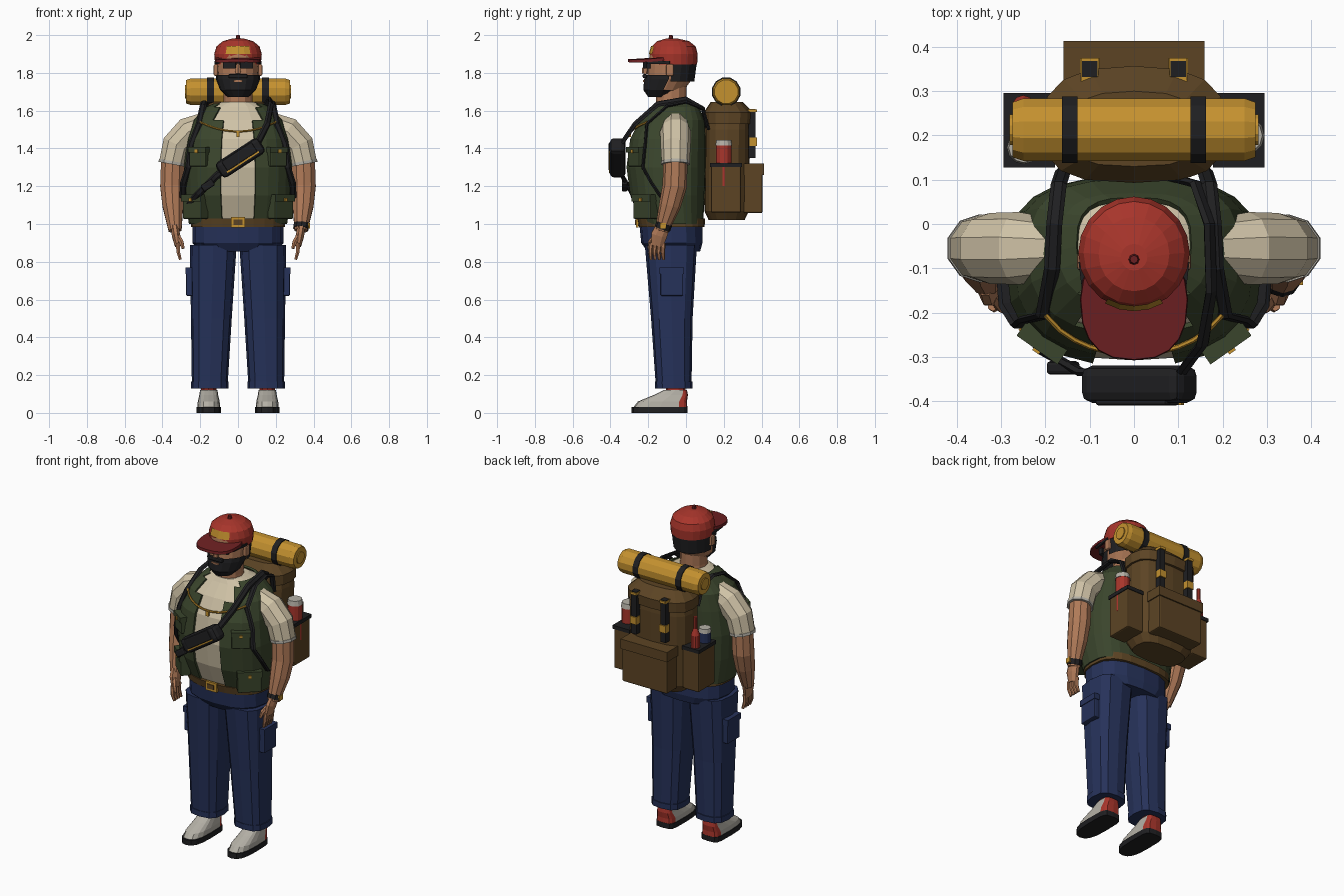
import bpy, bmesh
from math import sin, cos, tau, atan, radians, copysign, sqrt
from mathutils import Vector, Matrix

default_cube = bpy.data.objects.get("Cube")
if default_cube:
    bpy.data.objects.remove(default_cube)


def material(name, hex_code):
    channels = [int(hex_code[i:i + 2], 16) / 255 for i in (0, 2, 4)]
    color = [((c + .055) / 1.055) ** 2.4 for c in channels] + [1]
    mat = bpy.data.materials.new(name)
    mat.use_nodes = True
    mat.diffuse_color = color
    shader = next(n for n in mat.node_tree.nodes if n.type == "BSDF_PRINCIPLED")
    shader.inputs["Base Color"].default_value = color
    shader.inputs["Roughness"].default_value = .8
    return mat


red = material("cap red", "A8352B")
dark_red = material("brim dark red", "6E2022")
gold = material("mustard gold", "C4912F")
black = material("strap black", "1F1F21")
cream = material("shirt cream", "CFC2A6")
green = material("vest green", "3A452C")
skin = material("skin tan", "B07A58")
navy = material("denim navy", "26325A")
brown = material("canvas brown", "5C4424")
grey = material("light grey", "B4B0A6")


def finish(name, bm, *mats):
    bmesh.ops.recalc_face_normals(bm, faces=bm.faces)
    mesh = bpy.data.meshes.new(name)
    bm.to_mesh(mesh)
    bm.free()
    obj = bpy.data.objects.new(name, mesh)
    bpy.context.collection.objects.link(obj)
    for mat in mats:
        mesh.materials.append(mat)
    return obj


def skin_rings(bm, rings, caps):
    """Join successive vertex rings with quads."""
    for low, high in zip(rings, rings[1:]):
        for i in range(len(low)):
            j = (i + 1) % len(low)
            bm.faces.new((low[i], low[j], high[j], high[i]))
    if caps:
        bm.faces.new(rings[0])
        bm.faces.new(rings[-1])


def power(value, exponent):
    return copysign(abs(value) ** (2 / exponent), value)


def loft(name, rings, *mats, sides=16, front=2, back=2, keep=None, paint=None, caps=True):
    """Stack horizontal rounded rings given as (z, y centre, x radius, y radius, x centre)."""
    bm = bmesh.new()
    made = []
    for z, cy, rx, ry, *cx in rings:
        loop = []
        for i in range(sides):
            s, c = sin(tau * i / sides), cos(tau * i / sides)
            e = front if c >= 0 else back
            loop.append(bm.verts.new((sum(cx) + rx * power(s, e), cy - ry * power(c, e), z)))
        made.append(loop)
    skin_rings(bm, made, caps)
    if keep:
        unwanted = [f for f in bm.faces if not keep(f.calc_center_median())]
        bmesh.ops.delete(bm, geom=unwanted, context="FACES")
    for face in bm.faces:
        if paint and paint(face.calc_center_median()):
            face.material_index = 1
    return finish(name, bm, *mats)


def tube(name, points, radii, mat, sides=8, wide=1, ref=(0, 1, 0)):
    """Sweep an oval along a path; wide stretches the second axis."""
    points = [Vector(p) for p in points]
    radii = radii if isinstance(radii, tuple) else (radii,) * len(points)
    bm = bmesh.new()
    made = []
    for k, (p, r) in enumerate(zip(points, radii)):
        tangent = points[min(k + 1, len(points) - 1)] - points[max(k - 1, 0)]
        u = tangent.cross(Vector(ref)).normalized()
        v = tangent.cross(u).normalized() * wide
        angles = [tau * (i + .5) / sides for i in range(sides)]
        made.append([bm.verts.new(p + r * (u * cos(a) + v * sin(a))) for a in angles])
    skin_rings(bm, made, True)
    return finish(name, bm, mat)


def box(name, center, size, mat, turn=None, offset=(0, 0, 0), bevel=0):
    """Box moved by offset in its own turned frame."""
    frame = Matrix.Translation(center) @ (turn or Matrix()) @ Matrix.Translation(offset)
    bm = bmesh.new()
    bmesh.ops.create_cube(bm, size=1, matrix=frame @ Matrix.Diagonal((*size, 1)))
    obj = finish(name, bm, mat)
    if bevel:
        mod = obj.modifiers.new("soft edges", "BEVEL")
        mod.width, mod.segments = bevel, 2
    return obj


# Torso: cream shirt inside an open vest
torso = [(1, -.075, .26, .165), (1.15, -.1, .282, .2), (1.3, -.108, .287, .213),
         (1.45, -.098, .268, .203), (1.55, -.075, .238, .175), (1.62, -.06, .17, .13)]
FULL = 2.4


def chest(x, z, out=0):
    """Point on the front of the torso."""
    low, high = next((a, b) for a, b in zip(torso, torso[1:]) if z <= b[0])
    t = (z - low[0]) / (high[0] - low[0])
    cy, rx, ry = (a + (b - a) * t for a, b in zip(low[1:], high[1:]))
    s = min(abs(x) / rx, 1) ** (FULL / 2)
    return Vector((x, cy - ry * sqrt(1 - s * s) ** (2 / FULL) - out, z))


shirt = [(z, cy, rx - .013, ry - .013) for z, cy, rx, ry in torso] + [(1.645, -.07, .09, .09)]
loft("shirt", shirt, cream, sides=24, front=FULL, back=3)
vest = loft("vest", torso + [(1.638, -.05, .13, .11)], green, sides=24, front=FULL, back=3, caps=False,
            keep=lambda c: c.y > -.05 or abs(c.x) > (.09 if c.z < 1.48 else .105))
vest.modifiers.new("cloth", "SOLIDIFY").thickness = .012
loft("belt", [(.985, -.075, .25, .174), (1.03, -.08, .25, .18)], brown, sides=24, front=FULL, back=3)
box("belt_buckle", (0, -.258, 1.01), (.075, .014, .055), gold)
box("buckle_center", (0, -.266, 1.01), (.045, .006, .028), brown)

# Necklace
chain = [chest(x, 1.49 + 1.25 * x * x, .012) for x in [i / 30 for i in range(-6, 7)]]
tube("necklace", chain, .006, gold, sides=6)
box("pendant", chest(0, 1.475, .008), (.018, .012, .03), gold)

# Trousers hips
loft("hips", [(.855, -.065, .2, .14), (.9, -.075, .242, .162), (1.01, -.08, .242, .168)], navy,
     sides=16, front=2.4, back=2.6)

for side, tag in ((1, "left"), (-1, "right")):
    # Leg, cuff, cargo pocket
    loft(tag + "_trouser_leg", [(.13, -.065, .094, .094, side * .15), (.5, -.075, .108, .11, side * .141),
         (.89, -.08, .124, .138, side * .131)], navy, sides=12, front=2.8, back=2.8)
    loft(tag + "_trouser_cuff", [(.13, -.065, .099, .099, side * .15), (.165, -.065, .099, .1, side * .15)],
         navy, sides=12, front=2.8, back=2.8)
    box(tag + "_cargo_pocket", (side * .252, -.075, .685), (.046, .12, .13), navy, bevel=.006)
    box(tag + "_cargo_flap", (side * .254, -.075, .752), (.05, .128, .036), navy)

    # Shoe
    foot = side * .155
    loft(tag + "_sole", [(0, -.14, .064, .148, foot), (.032, -.14, .064, .148, foot)], black, front=2.6, back=5)
    loft(tag + "_shoe", [(.032, -.135, .06, .142, foot), (.06, -.125, .058, .13, foot),
         (.095, -.08, .05, .09, foot), (.122, -.055, .046, .06, foot)], grey, red,
         front=2.6, back=5, paint=lambda c: c.y > -.025 and c.z < .11)
    loft(tag + "_sock", [(.1, -.055, .042, .052, foot), (.15, -.055, .042, .052, foot)], red, sides=10)

    # Arm
    tube(tag + "_sleeve", [(side * .17, -.055, 1.53), (side * .26, -.055, 1.49), (side * .325, -.055, 1.42),
         (side * .348, -.055, 1.32)], (.066, .082, .08, .074), cream, sides=10)
    tube(tag + "_sleeve_hem", [(side * .346, -.055, 1.332), (side * .349, -.055, 1.316)], .077, grey, sides=10)
    tube(tag + "_forearm", [(side * .346, -.055, 1.35), (side * .35, -.06, 1.2), (side * .345, -.085, 1.1),
         (side * .333, -.128, .965)], (.064, .065, .058, .036), skin, sides=10)
    tube(tag + "_palm", [(side * .334, -.125, .98), (side * .328, -.143, .94), (side * .318, -.153, .885)],
         (.022, .024, .018), skin, wide=1.9)
    for i in range(4):
        y = -.185 + .022 * i
        tube(tag + "_finger", [(side * .319, y, .9), (side * .316, y - .004, .85), (side * .305, y, .812)],
             (.012, .011, .008), skin, sides=6)
    tube(tag + "_thumb", [(side * .32, -.16, .94), (side * .3, -.188, .905), (side * .29, -.195, .87)],
         (.014, .013, .009), skin, sides=6)

    # Vest pockets with flap and button
    for name, x, z, size in (("upper", .205, 1.355, (.105, .035, .1)), ("lower", .225, 1.09, (.135, .06, .125))):
        spot = chest(side * x, z)
        slope = (chest(side * x + .01, z).y - chest(side * x - .01, z).y) / .02
        yaw = Matrix.Rotation(atan(slope), 4, "Z")
        width, depth, height = size
        box(tag + "_" + name + "_pocket", spot, size, green, yaw, bevel=.006)
        box(tag + "_" + name + "_flap", spot, (width + .008, depth + .014, height * .3), green, yaw,
            offset=(0, 0, height * .38))
        box(tag + "_" + name + "_button", spot, (.018, .008, .018), gold, yaw,
            offset=(0, -depth / 2 - .009, height * .3))

    # Backpack shoulder strap
    path = [(side * .16, .12, 1.5), (side * .17, .09, 1.61), (side * .18, 0, 1.645), (side * .185, -.1, 1.625)]
    path += [chest(side * x, z, .012) for x, z in ((.205, 1.53), (.248, 1.42), (.262, 1.3))]
    path += [(side * .288, -.185, 1.22), (side * .292, -.13, 1.14)]
    tube(tag + "_shoulder_strap", path, .009, black, sides=6, wide=2, ref=(1, 0, 0))

    # Backpack side pocket, rear strap and roll strap
    box(tag + "_side_pocket", (side * .235, .212, 1.185), (.11, .16, .25), brown, bevel=.008)
    box(tag + "_pocket_rim", (side * .237, .212, 1.313), (.116, .168, .022), black)
    box(tag + "_rear_strap", (side * .1, .35, 1.48), (.036, .036, .26), black)
    box(tag + "_rear_buckle", (side * .1, .356, 1.435), (.044, .038, .045), gold)
    box(tag + "_lid_clip", (side * .1, .345, 1.6), (.04, .06, .014), gold)
    tube(tag + "_roll_strap", [(side * .128, .213, 1.7), (side * .163, .213, 1.7)], .078, black, sides=12)
    tube(tag + "_roll_end", [(side * .26, .213, 1.7), (side * .281, .213, 1.7)], .036, gold, sides=12)

    # Face sides: ear, lens, glasses arm
    box(tag + "_ear", (side * .117, -.085, 1.815), (.024, .04, .062), skin, bevel=.008)
    box(tag + "_lens", (side * .044, -.208, 1.845), (.07, .022, .042), black, Matrix.Rotation(side * .25, 4, "Z"))
    box(tag + "_glasses_arm", (side * .112, -.145, 1.855), (.012, .12, .014), black,
        Matrix.Rotation(side * -.12, 4, "Z"))

# Watch
tube("watch_band", [(.337, -.114, 1.005), (.333, -.125, .975)], .043, black, sides=10)
box("watch_face", (.376, -.122, .99), (.012, .032, .03), gold)

# Backpack
loft("backpack", [(1.02, .215, .16, .095), (1.07, .215, .195, .118), (1.5, .22, .2, .12), (1.6, .22, .185, .112)],
     brown, front=3, back=2.8)
loft("backpack_lid", [(1.53, .225, .208, .128), (1.59, .225, .208, .132), (1.645, .215, .15, .085)],
     brown, front=3, back=2.6)
box("rear_pocket", (0, .355, 1.18), (.306, .1, .245), brown, bevel=.008)
box("rear_pocket_flap", (0, .36, 1.29), (.318, .106, .06), brown)
tube("bedroll", [(x, .213, 1.7) for x in (-.275, -.25, .25, .275)], (.064, .073, .073, .064), gold, sides=12)
box("roll_bridge", (0, .213, 1.645), (.26, .08, .03), brown)

# Drinks in the side pockets
loft("flask", [(1.2, .2, .042, .042, .25), (1.415, .2, .042, .042, .25)], red, sides=12)
loft("flask_lid", [(1.415, .2, .045, .045, .25), (1.445, .2, .04, .04, .25)], grey, sides=12)
loft("can", [(1.2, .172, .035, .035, -.25), (1.385, .172, .035, .035, -.25)], navy, sides=12)
loft("can_lid", [(1.385, .172, .037, .037, -.25), (1.41, .172, .033, .033, -.25)], grey, sides=12)
loft("bottle", [(z, .265, r, r, -.25) for z, r in ((1.2, .026), (1.4, .026), (1.44, .012), (1.51, .012))],
     red, sides=10)

# Cross-body bag
tilt = Matrix.Rotation(radians(-33), 4, "Y")
bag = (.012, -.362, 1.35)
box("sling_bag", bag, (.27, .085, .095), black, tilt, bevel=.024)
box("sling_bag_front", bag, (.19, .02, .06), black, tilt, offset=(0, -.038, .008), bevel=.006)
box("sling_zip", bag, (.2, .009, .009), gold, tilt, offset=(0, -.042, -.026))
box("sling_clip", (-.16, -.325, 1.205), (.07, .03, .04), black, tilt, bevel=.008)
sling = [(-.265, -.2, 1.1), (-.21, -.285, 1.16), (-.12, -.335, 1.25), (.1, -.345, 1.42), (.155, -.27, 1.53),
         (.175, -.15, 1.635), (.17, 0, 1.66), (.14, .09, 1.61), (.05, .115, 1.5)]
tube("sling_strap", sling, .01, black, sides=6, wide=1.9, ref=(.6, 0, -.8))

# Head
loft("neck", [(1.58, -.075, .082, .085), (1.66, -.078, .076, .08), (1.76, -.075, .076, .08)], skin, sides=12)
loft("head", [(1.675, -.13, .05, .06), (1.71, -.11, .086, .1), (1.77, -.085, .108, .12),
     (1.84, -.075, .114, .125), (1.9, -.07, .114, .122)], skin)
loft("beard", [(1.672, -.14, .055, .06), (1.71, -.12, .095, .106), (1.765, -.092, .116, .13),
     (1.79, -.087, .117, .128)], black, keep=lambda c: c.y < -.088)
box("moustache", (0, -.218, 1.783), (.1, .022, .022), black, bevel=.006)
box("mouth", (0, -.223, 1.757), (.05, .008, .009), skin)
tube("nose", [(0, -.2, 1.85), (0, -.215, 1.82), (0, -.218, 1.795)], (.01, .018, .016), skin, sides=6)
box("glasses_bridge", (0, -.212, 1.855), (.03, .014, .012), black)
loft("hair", [(1.755, -.082, .113, .126), (1.86, -.07, .12, .128)], black, caps=False, keep=lambda c: c.y > -.06)

# Cap
loft("cap", [(1.845, -.065, .121, .124), (1.9, -.065, .126, .127), (1.94, -.065, .114, .116),
     (1.968, -.068, .08, .084), (1.982, -.075, .03, .03)], red, sides=20)
loft("cap_button", [(1.978, -.08, .013, .013), (2, -.08, .009, .009)], dark_red, sides=8)
loft("cap_patch", [(1.9, -.065, .131, .132), (1.943, -.065, .118, .12)], gold, sides=24, caps=False,
     keep=lambda c: c.y < -.1 and abs(c.x) < .065)
brim = loft("cap_brim", [(1.866, -.17, .122, .138), (1.882, -.17, .12, .136)], dark_red, sides=20, front=2.5)
for vert in brim.data.vertices:
    vert.co.z += (vert.co.y + .2) * .08 - vert.co.x ** 2 * .6
